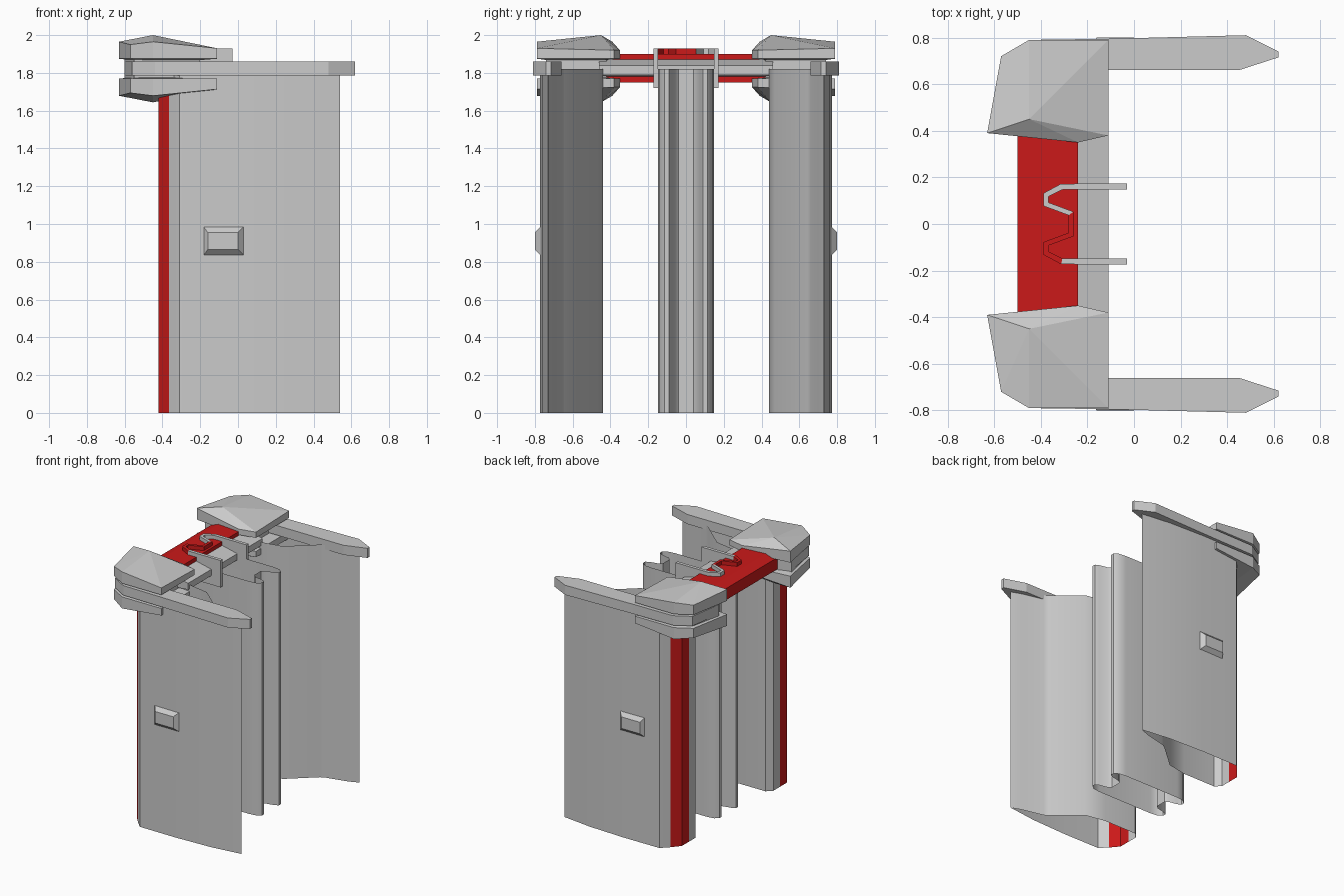
import bpy, bmesh

if "Cube" in bpy.data.objects:
    bpy.data.objects.remove(bpy.data.objects["Cube"])

RED = bpy.data.materials.new("red")
RED.diffuse_color = (0.6, 0.01, 0.01, 1)
RED.use_nodes = True
RED.node_tree.nodes["Principled BSDF"].inputs["Base Color"].default_value = RED.diffuse_color
GREY = bpy.data.materials.new("grey")
GREY.diffuse_color = (0.6, 0.6, 0.6, 1)
GREY.use_nodes = True
GREY.node_tree.nodes["Principled BSDF"].inputs["Base Color"].default_value = GREY.diffuse_color


def finish(bm, name, red=None, smooth=None):
    """Turn a bmesh into an object; red(centre) picks the red faces."""
    bmesh.ops.recalc_face_normals(bm, faces=bm.faces)
    if red:
        for f in bm.faces:
            f.material_index = int(red(f.calc_center_median()))
    me = bpy.data.meshes.new(name)
    bm.to_mesh(me)
    bm.free()
    ob = bpy.data.objects.new(name, me)
    bpy.context.collection.objects.link(ob)
    if red:
        me.materials.append(GREY)
        me.materials.append(RED)
    if smooth:
        bpy.ops.object.select_all(action='DESELECT')
        ob.select_set(True)
        bpy.context.view_layer.objects.active = ob
        bpy.ops.object.shade_smooth_by_angle(angle=smooth)
    return ob


def sheet(name, pts, z0, z1, closed=True, **kw):
    """Upright thin wall following a plan profile."""
    bm = bmesh.new()
    lo = [bm.verts.new((x, y, z0)) for x, y in pts]
    hi = [bm.verts.new((x, y, z1)) for x, y in pts]
    n = len(pts)
    for i in range(n if closed else n - 1):
        j = (i + 1) % n
        bm.faces.new((lo[i], lo[j], hi[j], hi[i]))
    return finish(bm, name, **kw)


def loft(name, bottom, top, low_peak=None, high_peak=None, **kw):
    """Solid between two loops, each end flat or fanned to a peak."""
    bm = bmesh.new()
    a = [bm.verts.new(p) for p in bottom]
    b = [bm.verts.new(p) for p in top]
    n = len(a)
    for i in range(n):
        j = (i + 1) % n
        bm.faces.new((a[i], a[j], b[j], b[i]))
    for ring, peak in ((a, low_peak), (b, high_peak)):
        if peak:
            v = bm.verts.new(peak)
            for i in range(n):
                bm.faces.new((ring[i], ring[(i + 1) % n], v))
        else:
            bm.faces.new(ring)
    return finish(bm, name, **kw)


PANEL = [(.54, .73), (.3, .76), (0, .772), (-.31, .77), (-.365, .715), (-.42, .65),
         (-.42, .56), (-.42, .48), (-.38, .44), (-.1, .44), (.06, .47),
         (.26, .645), (.29, .66), (.46, .70)]
RAIL = [(-.2, .66), (.45, .66), (.62, .715), (.62, .74), (.48, .81), (-.1, .795),
        (-.44, .79), (-.56, .72), (-.6, .45), (-.2, .45)]
BLOCK = [(-.63, .39, 1.965), (-.57, .72, 1.95), (-.45, .79, 1.965), (-.11, .79, 1.93),
         (-.11, .38, 1.92), (-.24, .35, 1.92)]
CORE = [(-.6, .45), (-.55, .69), (-.45, .74), (-.2, .74), (-.2, .42), (-.5, .42)]
MID = 1.822

for s, side in ((-1, "front"), (1, "back")):
    # hollow side panel, red along its rounded end
    sheet(side + "_panel", [(x, s * y) for x, y in PANEL], 0, 1.82, smooth=.6,
          red=lambda c: c.x < -.365 and abs(c.y) > .55)
    # pointed rail on top of the panel
    loft(side + "_rail", [(x, s * y, 1.785) for x, y in RAIL],
         [(x, s * y, 1.86) for x, y in RAIL])
    # corner cap: faceted block above and its reflection below, with a core between
    for m, part in ((1, "upper"), (-1, "lower")):
        lev = lambda z: MID + m * (z - MID)
        loft(f"{side}_{part}_cap",
             [(x, s * y, lev(1.875)) for x, y, z in BLOCK],
             [(x, s * y, lev(z)) for x, y, z in BLOCK],
             (-.42, s * .6, lev(1.85)), (-.45, s * .45, lev(2.0)))
    loft(side + "_cap_core", [(x, s * y, 1.74) for x, y in CORE],
         [(x, s * y, 1.9) for x, y in CORE])
    # small raised latch on the outer face
    loft(side + "_latch",
         [(x, s * .765, z) for x, z in ((-.185, .83), (.035, .83), (.035, .99), (-.185, .99))],
         [(x, s * .80, z) for x, z in ((-.16, .865), (.0, .865), (.0, .955), (-.16, .955))])

# central grooved column
half = [(0, .148), (.2, .148), (.26, .14), (.29, .115), (.29, .09), (.26, .075),
        (.19, .06), (.17, .04)]
right = half + [(x, -y) for x, y in half[::-1]]
left = [(-x - .08, y) for x, y in right[::-1]]
sheet("centre_column", right[:-1] + left[1:-1], 0, 1.82, smooth=.6)

# cross bar joining the corner caps, red with a grey lower step
BAR = [(-.50, 1.87), (-.43, 1.9), (-.24, 1.9), (-.24, 1.75), (-.43, 1.75), (-.5, 1.78)]
STEP = [(-.24, 1.87), (-.11, 1.84), (-.11, 1.79), (-.24, 1.78)]
loft("cross_bar", [(x, -.46, z) for x, z in BAR], [(x, .46, z) for x, z in BAR],
     red=lambda c: True)
loft("cross_bar_step", [(x, -.46, z) for x, z in STEP], [(x, .46, z) for x, z in STEP])

# bent clip gripping the column and the bar
arm = [(-.03, .16), (-.31, .16), (-.378, .125), (-.378, .085), (-.27, .045)]
clip = sheet("column_clip", arm + [(x, -y) for x, y in arm[::-1]], 1.72, 1.93, closed=False,
             red=lambda c: c.y < .01 and c.x < -.2)
mod = clip.modifiers.new("thickness", 'SOLIDIFY')
mod.thickness = .026
mod.offset = 0
